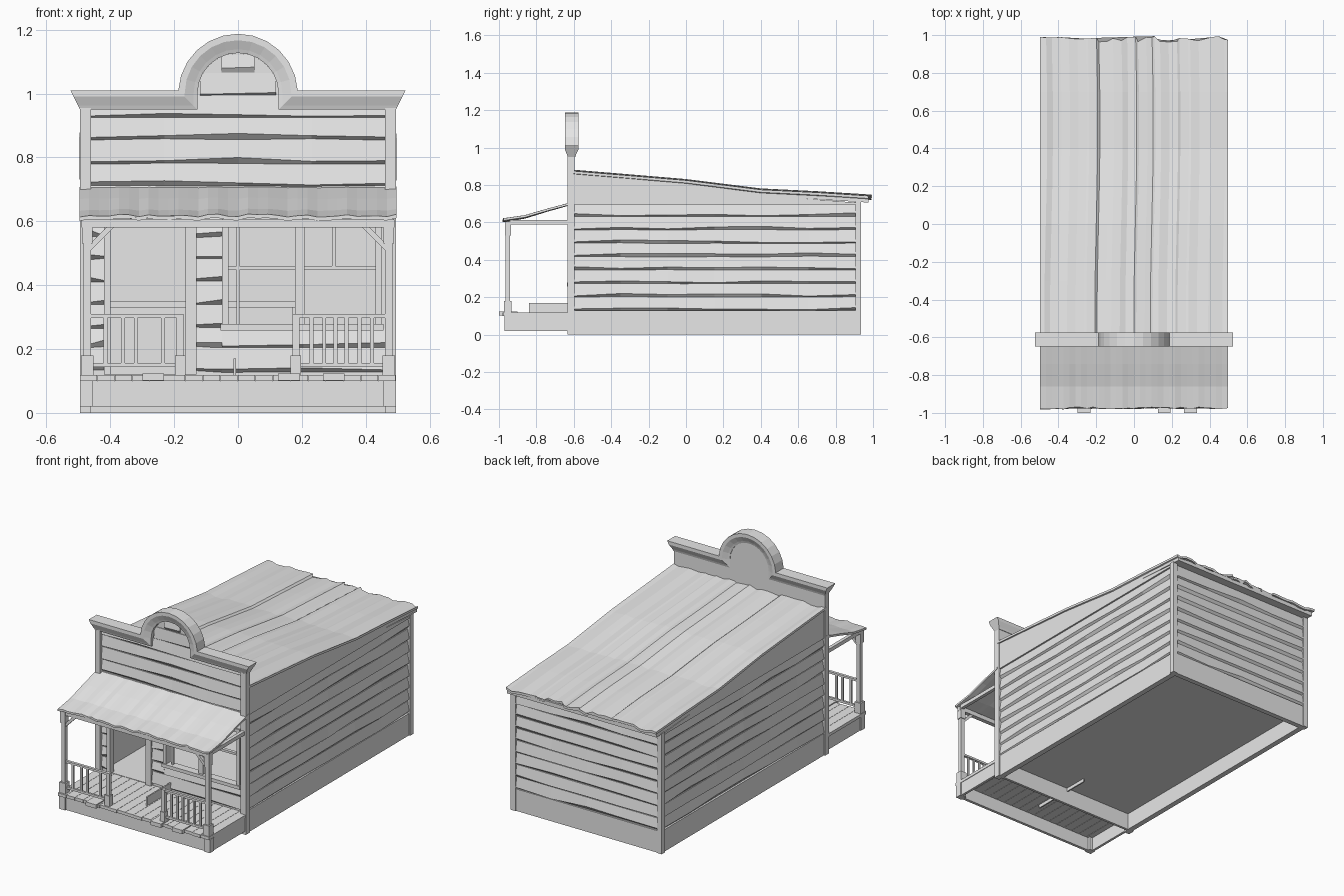
import bpy, bmesh, math, random
from mathutils import Vector

random.seed(7)
if "Cube" in bpy.data.objects:
    bpy.data.objects.remove(bpy.data.objects["Cube"])

wood = bpy.data.materials.new("weathered_grey")
wood.use_nodes = True
grey = (0.8, 0.8, 0.8, 1)
wood.diffuse_color = grey
wood.node_tree.nodes["Principled BSDF"].inputs["Base Color"].default_value = grey


def finish(name, bm, fix=True):
    if fix:
        bmesh.ops.recalc_face_normals(bm, faces=bm.faces)
    me = bpy.data.meshes.new(name)
    bm.to_mesh(me)
    bm.free()
    me.materials.append(wood)
    ob = bpy.data.objects.new(name, me)
    bpy.context.collection.objects.link(ob)
    return ob


def loft(bm, rings, closed=True):
    """Skin a list of rings; closed rings also get end caps."""
    vs = [[bm.verts.new(p) for p in r] for r in rings]
    n = len(vs[0])
    for a, b in zip(vs, vs[1:]):
        for i in range(n if closed else n - 1):
            j = (i + 1) % n
            bm.faces.new((a[i], a[j], b[j], b[i]))
    if closed:
        bm.faces.new(vs[0])
        bm.faces.new(vs[-1])


def boxes(name, items):
    """Each item is x0, x1, y0, y1, z0, z1."""
    bm = bmesh.new()
    for x0, x1, y0, y1, z0, z1 in items:
        loft(bm, [[(x0, y0, z), (x1, y0, z), (x1, y1, z), (x0, y1, z)] for z in (z0, z1)])
    return finish(name, bm)


def both(items):
    """Mirror box items across x."""
    return items + [(-b, -a, *rest) for a, b, *rest in items]


def siding(name, start, end, zs, out=0.014):
    """Warped lapped boards from start to end, facing right of the run."""
    bm = bmesh.new()
    a, b = Vector((*start, 0)), Vector((*end, 0))
    run = b - a
    normal = Vector((run.y, -run.x, 0)).normalized()
    steps = max(2, round(run.length / 0.25) + 1)
    for z0, z1 in zip(zs, zs[1:]):
        cols = []
        for i in range(steps):
            p = a + run * i / (steps - 1)
            lip, sag = random.uniform(0.006, 0.02), random.uniform(-0.004, 0.004)
            up = Vector((0, 0, 1))
            cols.append([p + up * (z0 + sag), p + normal * out + up * (z0 + lip + sag),
                         p + normal * 0.004 + up * z1, p + up * z1])
        loft(bm, cols, closed=True)
    return finish(name, bm)


def slab(name, outline, x0, x1):
    """Extrude a y-z outline along x."""
    bm = bmesh.new()
    loft(bm, [[(x, y, z) for y, z in outline] for x in (x0, x1)])
    return finish(name, bm)


# Hollow main body
FRONT, BACK, SIDE = -0.61, 0.92, 0.475
ridge = [(-0.6, 0.845), (0, 0.795), (0.35, 0.75), (BACK, 0.705)]
for s, label in ((1, "left"), (-1, "right")):
    slab(label + "_wall", [(-0.6, 0.0), (BACK, 0.0)] + ridge[::-1], s * SIDE, s * (SIDE - 0.02))
    slab(label + "_eave_board", [(-0.6, 0.695), (BACK, 0.695)] + ridge[::-1], s * SIDE, s * (SIDE + 0.015))
boxes("back_wall", [(-SIDE, SIDE, BACK - 0.02, BACK, 0, 0.71)])
boxes("floor", [(-SIDE, SIDE, FRONT, BACK, 0.1, 0.12)])
boxes("base_boards", both([(SIDE, SIDE + 0.012, -0.6, BACK, 0, 0.13)])
      + [(-SIDE, SIDE, BACK, BACK + 0.01, 0, 0.13)])
boxes("corner_posts", both([(0.463, 0.495, 0.905, 0.935, 0, 0.715),
                            (0.46, 0.495, -0.634, -0.595, 0, 0.955)]))
rows = [0.13 + 0.0715 * i for i in range(9)]
siding("left_siding", (SIDE, -0.6), (SIDE, 0.905), rows)
siding("right_siding", (-SIDE, 0.905), (-SIDE, -0.6), rows)
siding("back_siding", (0.463, BACK), (-0.463, BACK), rows)

# Front wall pieces around doorway and window
DOOR, WIN = (-0.4, -0.165), (-0.035, 0.435)
boxes("front_wall", [
    (-SIDE, DOOR[0], FRONT, -0.595, 0, 0.59), (DOOR[1], WIN[0], FRONT, -0.595, 0, 0.59),
    (WIN[1], SIDE, FRONT, -0.595, 0, 0.59), (WIN[0], WIN[1], FRONT, -0.595, 0, 0.27),
    (DOOR[0], DOOR[1], FRONT, -0.595, 0, 0.12), (-SIDE, SIDE, FRONT, -0.595, 0.59, 0.97)])
low = [0.13, 0.205, 0.265]
mid = [0.265, 0.34, 0.41, 0.48, 0.55, 0.6]
siding("front_siding_left", (-0.46, FRONT), (-0.42, FRONT), low + mid[1:])
siding("front_siding_middle", (-0.13, FRONT), (-0.05, FRONT), low + mid[1:])
siding("front_siding_low", (-0.05, FRONT), (0.46, FRONT), low)
siding("front_siding_high", (-0.46, FRONT), (0.46, FRONT), [0.59, 0.64, 0.71, 0.78, 0.855, 0.925, 0.995])

# Arched top of the false front
CZ, R = 1.0, 0.127
bm = bmesh.new()
arc = [(R * math.cos(math.pi * i / 12), CZ + R * math.sin(math.pi * i / 12)) for i in range(13)]
outline = [(-R, 0.95), (R, 0.95)] + arc
loft(bm, [[(x, y, z) for x, z in outline] for y in (FRONT, -0.595)])
finish("arch_panel", bm)
for z0, z1 in ((0.995, 1.065), (1.065, 1.12)):
    w = math.sqrt(max(0, R * R - (z1 - CZ) ** 2)) + 0.01
    siding("arch_siding", (-w, FRONT), (w, FRONT), [z0, z1], 0.01)

# Moulded cornice swept over the arch
profile = [(0, -0.632), (0.012, -0.636), (0.04, -0.648), (0.06, -0.648),
           (0.06, -0.574), (0.04, -0.574), (0.012, -0.588), (0, -0.592)]


def cornice_path(n):
    r, z = R + n, 0.95 + n
    start = math.asin(max(0, z - CZ) / r)
    half = [(0.495 + n * 0.5, z), (r * math.cos(start), z)]
    for i in range(7):
        t = start + (math.pi / 2 - start) * i / 6
        half.append((r * math.cos(t) + 1e-5 * i, CZ + r * math.sin(t) + 1e-4))
    half[-1] = (0, CZ + r)
    return half + [(-x, h) for x, h in half[-2::-1]]


paths = [(cornice_path(n), y) for n, y in profile]
bm = bmesh.new()
loft(bm, [[(p[i][0], y, p[i][1]) for p, y in paths] for i in range(len(paths[0][0]))])
finish("cornice", bm)

# Door and window trim
boxes("door_frame", [(-0.42, DOOR[0], -0.63, -0.59, 0.12, 0.6), (DOOR[1], -0.13, -0.63, -0.59, 0.12, 0.6),
                     (-0.42, -0.13, -0.63, -0.59, 0.58, 0.61)])
boxes("window_frame", [
    (-0.05, -0.03, -0.63, -0.59, 0.26, 0.6), (0.43, 0.45, -0.63, -0.59, 0.26, 0.6),
    (-0.05, 0.45, -0.63, -0.59, 0.59, 0.61), (-0.055, 0.455, -0.637, -0.59, 0.258, 0.278),
    (0.178, 0.208, -0.625, -0.595, 0.278, 0.59), (-0.03, 0.43, -0.62, -0.6, 0.447, 0.46),
    (-0.005, 0.005, -0.618, -0.602, 0.278, 0.59), (0.295, 0.305, -0.618, -0.602, 0.46, 0.59)])
boxes("counter", [(-0.45, 0.17, 0.4, 0.6, 0.12, 0.33), (-0.46, 0.18, 0.38, 0.62, 0.33, 0.35)])

# Corrugated sagging roof
spine = [(-0.605, 0.875), (-0.3, 0.85), (0, 0.825), (0.2, 0.8), (0.4, 0.775), (0.7, 0.76), (0.975, 0.742)]
ribs, x = [], -0.497
while x < 0.49:
    ribs.append((x, random.uniform(-0.008, 0.008), random.uniform(-0.012, 0.02)))
    x += random.choice((0.012, 0.03, 0.045))
ribs.append((0.497, 0, 0))
bm = bmesh.new()
sheet = []
for y, z in spine:
    bend = 0.008 * math.sin(3 * y)
    edge = 1 if y > 0.9 else 0
    top = [(rx + (bend if abs(rx) < 0.48 else 0), y + ry * edge, z + rz) for rx, rz, ry in ribs]
    sheet.append(top + [(px, py, pz - 0.014) for px, py, pz in top[::-1]])
loft(bm, sheet)
finish("roof_sheet", bm)
under = [(y, z - 0.012) for y, z in spine]
slab("roof_deck", under + [(y, z - 0.024) for y, z in under[::-1]], -0.49, 0.49)

# Porch deck, skirt and loose boards
planks, x = [], -0.495
for i in range(18):
    planks.append((x, x + 0.0535, -0.975 - random.uniform(0, 0.006), FRONT, 0.1, 0.118))
    x += 0.055
planks += [(c - 0.034, c + 0.034, -1.0, -0.9, 0.101, 0.124) for c in (-0.265, 0.16, 0.3)]
boxes("porch_deck", planks)
boxes("porch_skirt", [(-0.455, 0.455, -0.962, -0.945, 0.02, 0.1)]
      + both([(0.475, 0.49, -0.95, FRONT, 0.02, 0.1), (0.455, 0.495, -0.97, -0.93, 0.02, 0.1)]))
boxes("fallen_board", [(-0.014, -0.006, -0.84, -0.45, 0.08, 0.17)])

# Porch posts, beam and corner braces
boxes("porch_posts", both([(0.452, 0.492, -0.972, -0.932, 0.118, 0.18), (0.46, 0.484, -0.964, -0.94, 0.18, 0.53),
                           (0.456, 0.488, -0.968, -0.936, 0.53, 0.6)]))
boxes("porch_beam", [(-0.49, 0.49, -0.965, -0.94, 0.58, 0.606)]
      + both([(0.468, 0.488, -0.94, FRONT, 0.59, 0.612)]))
bm = bmesh.new()
for s in (1, -1):
    brace = [(0.465, 0.505), (0.465, 0.528), (0.408, 0.585), (0.385, 0.585)]
    loft(bm, [[(s * x, y, z) for x, z in brace] for y in (-0.96, -0.943)])
finish("porch_braces", bm)

# Railings with newel posts
rail = both([(0.165, 0.197, -0.968, -0.936, 0.118, 0.18), (0.17, 0.192, -0.963, -0.941, 0.18, 0.31),
             (0.18, 0.465, -0.96, -0.944, 0.297, 0.309), (0.18, 0.465, -0.958, -0.946, 0.143, 0.156)])
for c in (-0.415, -0.36, -0.32, -0.235, 0.23, 0.27, 0.305, 0.34, 0.38, 0.42):
    rail.append((c - 0.006, c + 0.006, -0.957, -0.947, 0.15, 0.3))
boxes("railings", rail)

# Rippled awning with ragged edge
slope = [(-0.975, 0.618), (-0.86, 0.636), (-0.74, 0.672), (-0.608, 0.708)]
cols = [(-0.497 + 0.994 * i / 32, random.uniform(-0.005, 0.005), random.uniform(-0.006, 0.006)) for i in range(33)]
bm = bmesh.new()
sheet = []
for k, (y, z) in enumerate(slope):
    fade = 1 - k / 4
    top = [(x, y + dy * fade * (k == 0), z + dz * fade) for x, dz, dy in cols]
    sheet.append(top + [(px, py, pz - 0.012) for px, py, pz in top[::-1]])
loft(bm, sheet)
finish("awning", bm)
